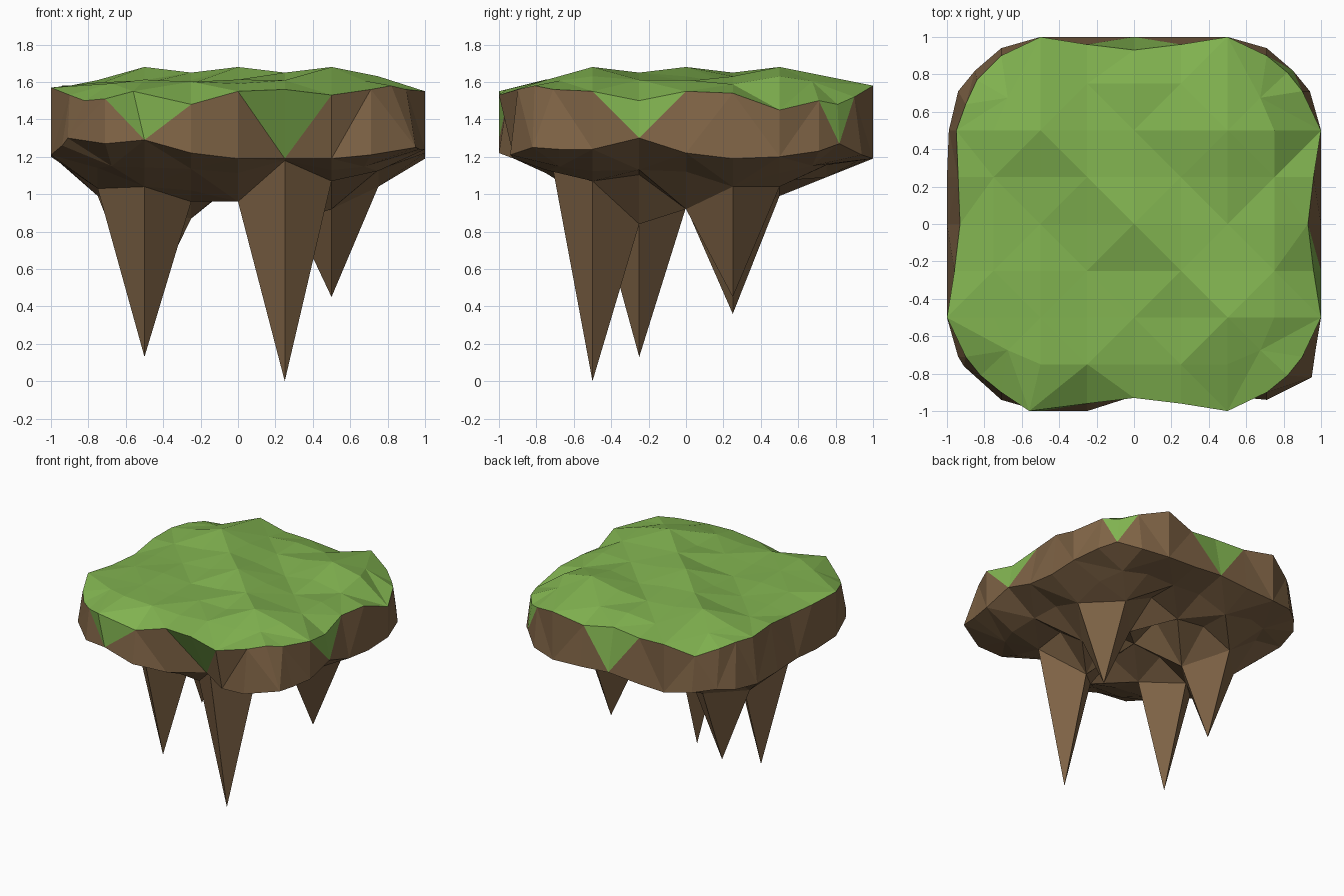
import bpy
import random

if "Cube" in bpy.data.objects:
    bpy.data.objects.remove(bpy.data.objects["Cube"])

random.seed(4)
N = 8  # grid cells per side, 0.25 units each


def material(name, color):
    m = bpy.data.materials.new(name)
    m.diffuse_color = (*color, 1)
    m.use_nodes = True
    m.node_tree.nodes["Principled BSDF"].inputs["Base Color"].default_value = m.diffuse_color
    return m


def add_object(name, faces, mat):
    # faces are triangles of points; shared points are merged
    index, tris = {}, []
    for f in faces:
        tris.append([index.setdefault(tuple(p), len(index)) for p in f])
    me = bpy.data.meshes.new(name)
    me.from_pydata(list(index), [], tris)
    me.materials.append(mat)
    ob = bpy.data.objects.new(name, me)
    bpy.context.collection.objects.link(ob)


# Perimeter grid indices, counter-clockwise from the front left corner
rim = ([(i, 0) for i in range(N)] + [(N, j) for j in range(N)]
       + [(N - i, N) for i in range(N)] + [(0, N - j) for j in range(N)])

# Heights of the upper and lower rim, one value per perimeter point
upper_z = [1.50, 1.51, 1.55, 1.48, 1.55, 1.56, 1.53, 1.56,
           1.58, 1.56, 1.55, 1.50, 1.55, 1.54, 1.45, 1.50,
           1.48, 1.52, 1.58, 1.52, 1.56, 1.55, 1.58, 1.50,
           1.55, 1.57, 1.57, 1.58, 1.55, 1.55, 1.57, 1.53]
lower_z = [1.30, 1.27, 1.29, 1.22, 1.19, 1.19, 1.19, 1.21,
           1.25, 1.24, 1.24, 1.30, 1.22, 1.19, 1.20, 1.23,
           1.27, 1.21, 1.19, 1.20, 1.22, 1.20, 1.19, 1.22,
           1.24, 1.22, 1.20, 1.21, 1.22, 1.20, 1.21, 1.26]

# Rim points that leave the regular rounded outline
upper_move = {2: (-0.56, -1), 24: (-0.84, 0.77), 25: (-0.9, 0.64),
              26: (-0.95, 0.5), 27: (-0.94, 0.25)}
lower_move = {0: (-0.91, -0.76), 4: (0, -0.92), 5: (0.25, -0.76),
              6: (0.5, -0.92), 8: (0.95, -0.82), 9: (0.97, -0.68),
              26: (-0.99, 0.5)}


def rim_points(heights, edge, near, corner, moves):
    # edge: distance of the side at 0, .25, .5; near/corner: rounded corner
    pts = []
    for k, ((i, j), z) in enumerate(zip(rim, heights)):
        x, y = i / 4 - 1, j / 4 - 1
        sx, sy = (1 if x > 0 else -1), (1 if y > 0 else -1)
        ax, ay = abs(x), abs(y)
        if ax == ay:
            ax, ay = corner
        elif min(ax, ay) == 0.75:
            ax, ay = near if ay == 1 else near[::-1]
        elif ay == 1:
            ay = edge[int(ax * 4)]
        else:
            ax = edge[int(ay * 4)]
        pts.append((*moves.get(k, (sx * ax, sy * ay)), z))
    return pts


upper = rim_points(upper_z, (0.93, 0.96, 1), (0.71, 0.9), (0.82, 0.81), upper_move)
lower = rim_points(lower_z, (1, 1, 1), (0.71, 0.94), (0.85, 0.82), lower_move)

# Grass bumps, joined by a diagonal ridge
peaks = [(4, 4), (2, 6), (6, 6), (6, 2)]


def top_z(i, j):
    d = min(abs(i - a) + abs(j - b) for a, b in peaks)
    if d == 0:
        return 1.68
    if i + j == 8 and 2 < i < 6:
        return 1.65
    if d == 1:
        return 1.61 if i + j == 7 else 1.63
    return 1.60 + random.uniform(-0.015, 0.015)


# Hanging spikes and the points around them
spots = {(5, 2): 0.0, (2, 3): 0.13, (6, 5): 0.45, (2, 5): 0.36,
         (4, 2): 0.96, (6, 2): 1.07, (5, 1): 1.18, (5, 3): 0.84,
         (1, 3): 1.03, (1, 5): 0.99, (3, 3): 0.96, (3, 5): 0.87,
         (2, 2): 1.04, (2, 4): 0.93, (2, 6): 0.99, (7, 5): 1.04,
         (6, 4): 0.92, (6, 6): 1.04, (5, 5): 0.98, (3, 2): 1.02,
         (5, 6): 1.16, (4, 5): 1.16, (3, 7): 1.09}


def bottom_z(i, j):
    m = max(abs(i - 4), abs(j - 4))
    base = 1.14 if m == 3 else 1.08
    return spots.get((i, j), base + random.uniform(-0.03, 0.03))


def grid(border, height):
    # full grid of points: rim points outside, height field inside
    pts = dict(zip(rim, border))
    for i in range(1, N):
        for j in range(1, N):
            s = 0.9 if abs(i - 4) == 3 and abs(j - 4) == 3 else 1
            x, y = (i / 4 - 1) * s, (j / 4 - 1) * s
            if border is lower and (i, j) == (5, 1):
                y = -0.72  # stays inside the notch of the rim
            pts[i, j] = (x, y, height(i, j))
    tris = []
    for i in range(N):
        for j in range(N):
            a, b, c, d = (pts[i, j], pts[i + 1, j],
                          pts[i + 1, j + 1], pts[i, j + 1])
            if (i + j) % 2 == 0:
                tris += [(a, b, c), (a, c, d)]
            else:
                tris += [(a, b, d), (b, c, d)]
    return tris


# Grass surface and earth underside
grass = grid(upper, top_z)
earth = [t[::-1] for t in grid(lower, bottom_z)]

# Side band, with grass hanging down as points at a few places
drips = {2, 5, 11, 16, 20}
M = len(rim)
for k in range(M):
    n = (k + 1) % M
    u0, u1, l0, l1 = upper[k], upper[n], lower[k], lower[n]
    if n in drips or (k not in drips and k % 2):
        earth.append((u0, l0, l1))
        (grass if n in drips else earth).append((u0, l1, u1))
    else:
        earth.append((l0, l1, u1))
        (grass if k in drips else earth).append((u0, l0, u1))

add_object("grass_top", grass, material("grass", (0.22, 0.45, 0.08)))
add_object("earth_base", earth, material("earth", (0.21, 0.125, 0.06)))
